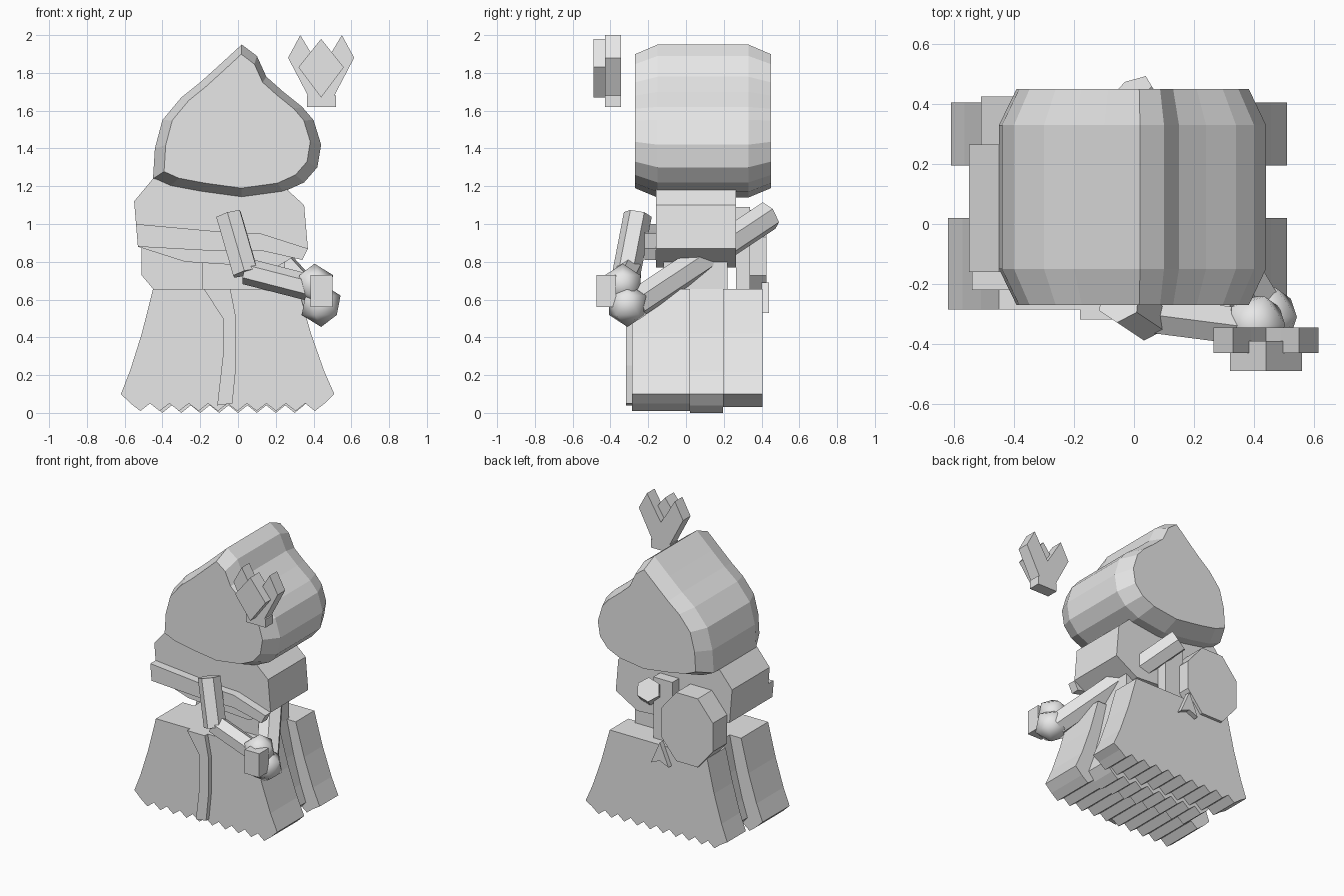
import bpy, bmesh, math
from mathutils import Vector

cube = bpy.data.objects.get("Cube")
if cube:
    bpy.data.objects.remove(cube, do_unlink=True)

grey = bpy.data.materials.new("plain grey")
grey.use_nodes = True
grey.diffuse_color = (0.8, 0.8, 0.8, 1)
grey.node_tree.nodes["Principled BSDF"].inputs["Base Color"].default_value = (0.8, 0.8, 0.8, 1)


def finish(name, bm):
    bmesh.ops.recalc_face_normals(bm, faces=bm.faces)
    mesh = bpy.data.meshes.new(name)
    bm.to_mesh(mesh)
    bm.free()
    mesh.materials.append(grey)
    obj = bpy.data.objects.new(name, mesh)
    bpy.context.collection.objects.link(obj)
    return obj


def loft(name, layers):
    """Join equal outlines, each given as (y, [(x, z), ...]), and cap the ends."""
    bm = bmesh.new()
    rings = [[bm.verts.new((x, y, z)) for x, z in pts] for y, pts in layers]
    n = len(rings[0])
    for a, b in zip(rings, rings[1:]):
        for i in range(n):
            j = (i + 1) % n
            bm.faces.new((a[i], a[j], b[j], b[i]))
    bm.faces.new(rings[0])
    bm.faces.new(rings[-1])
    return finish(name, bm)


def slab(name, pts, front, back):
    return loft(name, [(front, pts), (back, pts)])


def box(name, x, y, z):
    return slab(name, [(x[0], z[0]), (x[1], z[0]), (x[1], z[1]), (x[0], z[1])], *y)


def bar(name, start, end, radius):
    """Six-sided rod between two points."""
    a, b = Vector(start), Vector(end)
    bm = bmesh.new()
    bmesh.ops.create_cone(bm, cap_ends=True, segments=6, radius1=radius,
                          radius2=radius, depth=(b - a).length)
    obj = finish(name, bm)
    obj.rotation_euler = (b - a).to_track_quat('Z', 'Y').to_euler()
    obj.location = (a + b) / 2
    return obj


def ball(name, center, radius):
    bm = bmesh.new()
    bmesh.ops.create_icosphere(bm, subdivisions=1, radius=radius)
    obj = finish(name, bm)
    obj.location = center
    for p in obj.data.polygons:
        p.use_smooth = True


# Pointed hood with narrowed front and back rims
hood = [(.02, 1.95), (.1, 1.89), (.15, 1.78), (.24, 1.7), (.34, 1.62), (.4, 1.55),
        (.44, 1.42), (.42, 1.3), (.35, 1.22), (.24, 1.17), (.02, 1.14), (-.2, 1.17),
        (-.36, 1.2), (-.45, 1.24), (-.44, 1.4), (-.4, 1.55), (-.3, 1.67),
        (-.2, 1.75), (-.1, 1.84)]
rim = [(x * .87, 1.54 + (z - 1.54) * .875) for x, z in hood]
loft("hood", [(-.27, rim), (-.15, hood), (.33, hood), (.45, rim)])

# Shoulder cape and slanted sash
slab("shoulder_cape", [(-.45, 1.24), (-.55, 1.12), (-.53, .88), (-.28, .8), (.2, .77),
                       (.37, .87), (.35, 1.1), (.24, 1.2)], -.16, .265)
slab("sash", [(-.54, 1), (-.53, .88), (-.17, .86), (.12, .86), (.34, .81),
              (.37, .87), (.12, .95), (-.1, .96)], -.22, -.16)
box("waist", (-.19, .25), (-.12, .22), (.6, .86))


# Layered skirt with zigzag hems
def skirt(name, top, sides, low, front, back, teeth=11):
    left, right = sides
    hem = [(left + (right - left) * i / (2 * teeth), low + (.04 if i % 2 else 0))
           for i in range(1, 2 * teeth)]
    a, b = top
    flare = [(0, .655), (.35, .42), (.72, .22), (1, .1)]
    down_left = [(a + (left - a) * t, z) for t, z in flare]
    up_right = [(b + (right - b) * t, z) for t, z in reversed(flare)]
    slab(name, down_left + hem + up_right, front, back)


skirt("front_skirt", (-.45, .32), (-.62, .51), .01, -.285, .02)
skirt("inner_skirt", (-.36, .25), (-.5, .4), 0, .02, .195, 9)
skirt("back_skirt", (-.45, .32), (-.61, .51), .03, .195, .405)
slab("skirt_trim", [(-.18, .655), (-.08, .5), (-.08, .3), (-.11, .04), (-.03, .05),
                    (-.01, .25), (-.01, .5), (-.04, .655)], -.318, -.285)

# Back bow loop, knot column and small tail
cx, cz = -.305, .83
slab("bow_loop", [(cx + .222 * math.cos(math.pi / 4 * (i + .5)),
                   cz + .265 * math.sin(math.pi / 4 * (i + .5))) for i in range(8)], .265, .425)
box("bow_knot", (-.13, .02), (.265, .34), (.62, 1.09))
slab("bow_tail", [(-.1, .69), (-.17, .53), (-.1, .56), (-.03, .53)], .4, .44)

# Arms: one reaches forward from the back, the other bends across the front
bar("far_arm", (-.01, .44, 1.045), (.42, -.27, .575), .08)
bar("near_upper_arm", (-.05, -.255, 1.05), (.04, -.315, .74), .075)
bar("near_forearm", (.04, -.3, .75), (.39, -.345, .66), .07)
ball("lower_hand", (.44, -.31, .57), .115)
ball("upper_hand", (.405, -.335, .68), .11)
box("held_grip", (.385, .5), (-.475, -.37), (.56, .73))

# Floating three-leaf finial
mid = .44
left_leaf = [(-.07, 1.68), (-.175, 1.88), (-.11, 2), (-.05, 1.9), (0, 1.82), (0, 1.68)]
for side, sign in (("right", 1), ("left", -1)):
    slab("finial_leaf_" + side, [(mid + sign * x, z) for x, z in left_leaf], -.43, -.345)
slab("finial_center_leaf", [(mid, 1.98), (mid + .12, 1.83), (mid, 1.67), (mid - .12, 1.83)],
     -.49, -.39)
box("finial_base", (.365, .52), (-.43, -.345), (1.62, 1.68))
